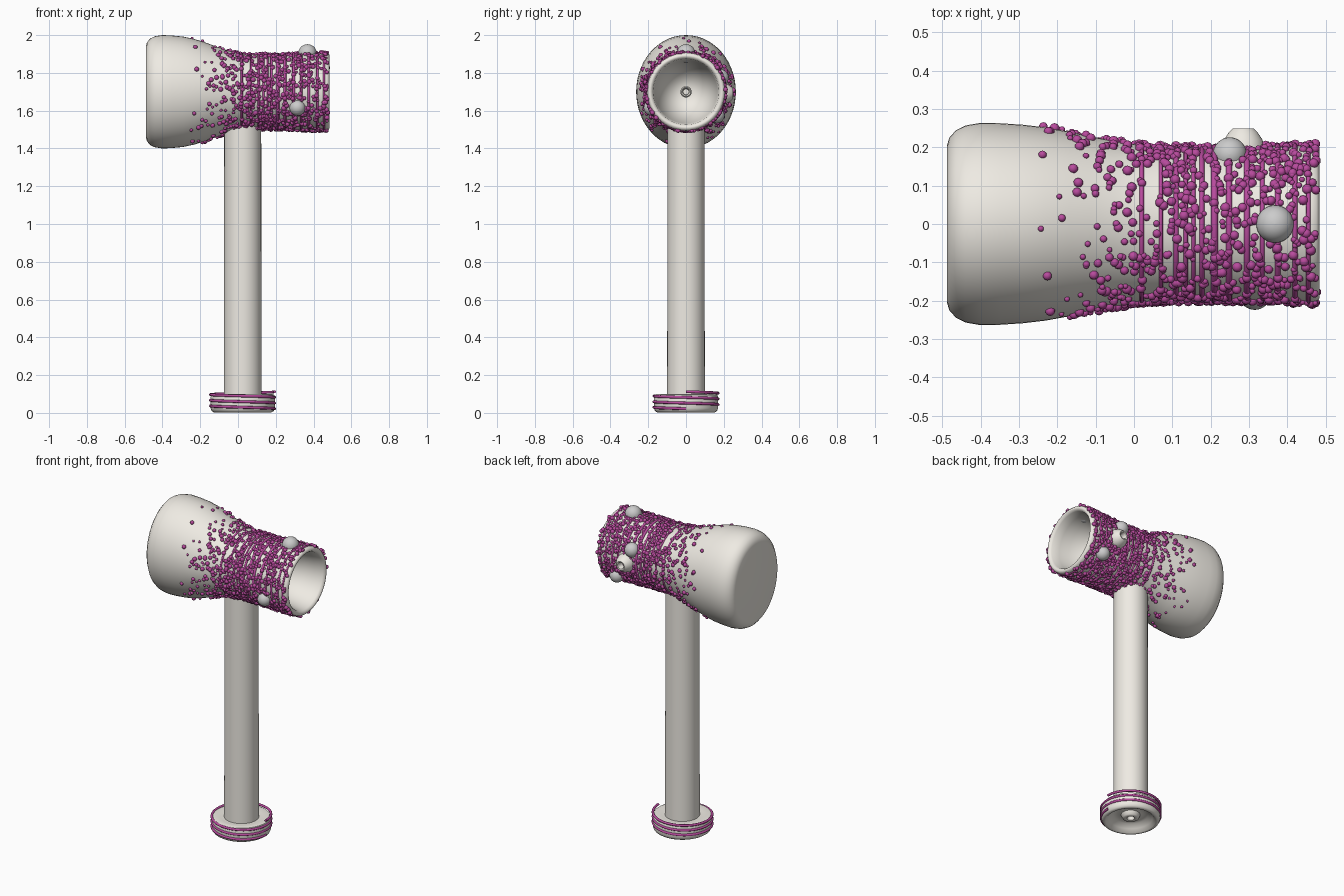
import bpy, math, random, bmesh
from math import sin, cos, pi
from mathutils import Vector

if "Cube" in bpy.data.objects:
    bpy.data.objects.remove(bpy.data.objects["Cube"])

random.seed(4)


def material(name, rgb):
    m = bpy.data.materials.new(name)
    m.diffuse_color = (*rgb, 1)
    m.use_nodes = True
    m.node_tree.nodes["Principled BSDF"].inputs["Base Color"].default_value = m.diffuse_color
    return m


CREAM = material("cream", (0.86, 0.83, 0.77))
PURPLE = material("purple", (0.48, 0.07, 0.34))


def make(name, verts, faces, mat=None):
    me = bpy.data.meshes.new(name)
    me.from_pydata(verts, [], faces)
    bm = bmesh.new()
    bm.from_mesh(me)
    bmesh.ops.recalc_face_normals(bm, faces=bm.faces)
    bm.to_mesh(me)
    bm.free()
    ob = bpy.data.objects.new(name, me)
    bpy.context.collection.objects.link(ob)
    if mat:
        me.materials.append(mat)
    bpy.ops.object.select_all(action='DESELECT')
    ob.select_set(True)
    bpy.context.view_layer.objects.active = ob
    bpy.ops.object.shade_smooth_by_angle(angle=math.radians(50))
    return ob


def lathe(name, profile, place, mat=None, n=56):
    """profile: (along, radius_a, radius_b); place maps (along, a, b) to xyz"""
    verts = [place(t, ra * cos(2 * pi * i / n), rb * sin(2 * pi * i / n))
             for t, ra, rb in profile for i in range(n)]
    faces = [(k * n + i, k * n + (i + 1) % n, (k + 1) * n + (i + 1) % n, (k + 1) * n + i)
             for k in range(len(profile) - 1) for i in range(n)]
    last = (len(profile) - 1) * n
    faces += [tuple(range(n)), tuple(range(last, last + n))]
    return make(name, verts, faces, mat)


def round_profile(points):
    return [(t, r, r) for t, r in points]


def tube(name, points, radius, cyclic=False):
    cu = bpy.data.curves.new(name, 'CURVE')
    cu.dimensions = '3D'
    cu.bevel_depth = radius
    cu.bevel_resolution = 2
    cu.use_fill_caps = True
    sp = cu.splines.new('POLY')
    sp.points.add(len(points) - 1)
    for p, co in zip(sp.points, points):
        p.co = (*co, 1)
    sp.use_cyclic_u = cyclic
    cu.materials.append(PURPLE)
    ob = bpy.data.objects.new(name, cu)
    bpy.context.collection.objects.link(ob)
    return ob


ZC = 1.70  # height of head axis
along_x = lambda t, a, b: (t, a, ZC + b)

# head: flared closed end, narrower barrel, hollow bowl at the right end
outer = [(-0.488, 0.205, 0.24), (-0.482, 0.225, 0.262), (-0.465, 0.244, 0.282), (-0.44, 0.257, 0.294),
         (-0.40, 0.264, 0.30), (-0.35, 0.263, 0.298), (-0.29, 0.259, 0.292), (-0.23, 0.252, 0.279),
         (-0.17, 0.241, 0.26), (-0.11, 0.228, 0.238), (-0.05, 0.216, 0.217), (0.01, 0.207, 0.203),
         (0.08, 0.202, 0.198), (0.18, 0.200, 0.198), (0.28, 0.201, 0.200), (0.38, 0.204, 0.204),
         (0.46, 0.207, 0.207)]
bowl = round_profile([(0.476, 0.204), (0.484, 0.194), (0.483, 0.184), (0.47, 0.174), (0.42, 0.166),
                      (0.36, 0.155), (0.30, 0.135), (0.25, 0.105), (0.22, 0.07), (0.205, 0.035)])
lathe("head", outer + bowl, along_x, CREAM)

# small nozzle and knobs on the bowl floor
lathe("bowl_nozzle", round_profile([(0.2, 0.03), (0.24, 0.03), (0.246, 0.024), (0.24, 0.017), (0.21, 0.015)]),
      along_x, CREAM, 24)

# handle and foot with dished underside and centre nub
up = lambda t, a, b: (0.025 + a, b, t)
lathe("handle", round_profile([(0.08, 0.1), (0.8, 0.0985), (1.56, 0.098)]), up, CREAM)
lathe("foot", round_profile([(0.045, 0.018), (0.022, 0.022), (0.018, 0.034), (0.024, 0.046), (0.045, 0.055),
                             (0.05, 0.075), (0.045, 0.1), (0.025, 0.125), (0.006, 0.142), (0.003, 0.153),
                             (0.01, 0.164), (0.025, 0.17), (0.085, 0.17), (0.096, 0.166), (0.1, 0.155),
                             (0.094, 0.12), (0.094, 0.09)]), up, CREAM)

# coil wound around the foot
turns, steps = 3, 64
tube("foot_coil", [(0.024 + 0.17 * cos(2 * pi * i / steps), -0.17 * sin(2 * pi * i / steps),
                    0.022 + 0.09 * i / (turns * steps)) for i in range(turns * steps + 1)], 0.0075)


def head_radii(x):
    for p, q in zip(outer, outer[1:]):
        if p[0] <= x <= q[0]:
            f = (x - p[0]) / (q[0] - p[0])
            return p[1] + f * (q[1] - p[1]), p[2] + f * (q[2] - p[2])
    return outer[-1][1:]


def on_head(x, ang, lift=0):
    ry, rz = head_radii(x)
    return Vector((x, (ry + lift) * cos(ang), ZC + (rz + lift) * sin(ang)))


# rings around the barrel
for k, x in enumerate((0.02, 0.07, 0.11, 0.135, 0.155, 0.177, 0.21, 0.248, 0.295, 0.335, 0.375, 0.42, 0.455)):
    tube(f"barrel_ring_{k}", [on_head(x, 2 * pi * i / 56) for i in range(56)],
         random.uniform(0.005, 0.009), True)

# round studs on the head and the rim of the side hole
studs = [((0.368, 0, 1.903), 0.049), ((0.315, -0.182, 1.615), 0.042),
         ((0.25, 0.182, 1.775), 0.044), ((0.37, 0.162, 1.575), 0.042)]
for k, (c, r) in enumerate(studs):
    prof = [(-r * cos(pi * i / 16), r * sin(pi * i / 16) + 1e-5) for i in range(17)]
    lathe(f"stud_{k}", round_profile(prof), lambda t, a, b: (c[0] + a, c[1] + b, c[2] + t), None, 32)
lathe("side_hole_rim", round_profile([(0.15, 0.054), (0.19, 0.059), (0.22, 0.05), (0.24, 0.037), (0.249, 0.028),
                                      (0.247, 0.021), (0.235, 0.018), (0.19, 0.016)]),
      lambda t, a, b: (0.285 + a, t, 1.69 + b), CREAM, 32)

# purple beads, sparse at the flare and dense along the barrel
bm = bmesh.new()
bmesh.ops.create_icosphere(bm, subdivisions=2, radius=1)
unit = [v.co.copy() for v in bm.verts]
tris = [[v.index for v in f.verts] for f in bm.faces]
bm.free()
blocked = [(Vector(c), r) for c, r in studs] + [(Vector((0.285, 0.21, 1.69)), 0.058)]
verts, faces = [], []
count = 0
while count < 1500:
    x = random.uniform(-0.28, 0.475)
    if random.random() > min(1, max(0.04, (x + 0.3) / 0.4)) ** 1.3:
        continue
    c = on_head(x, random.uniform(0, 2 * pi), 0.002)
    r = random.uniform(0.007, 0.0135)
    if any((c - b).length < br for b, br in blocked):
        continue
    base = len(verts)
    verts += [c + u * r for u in unit]
    faces += [[base + i for i in t] for t in tris]
    count += 1
make("beads", verts, faces, PURPLE)
